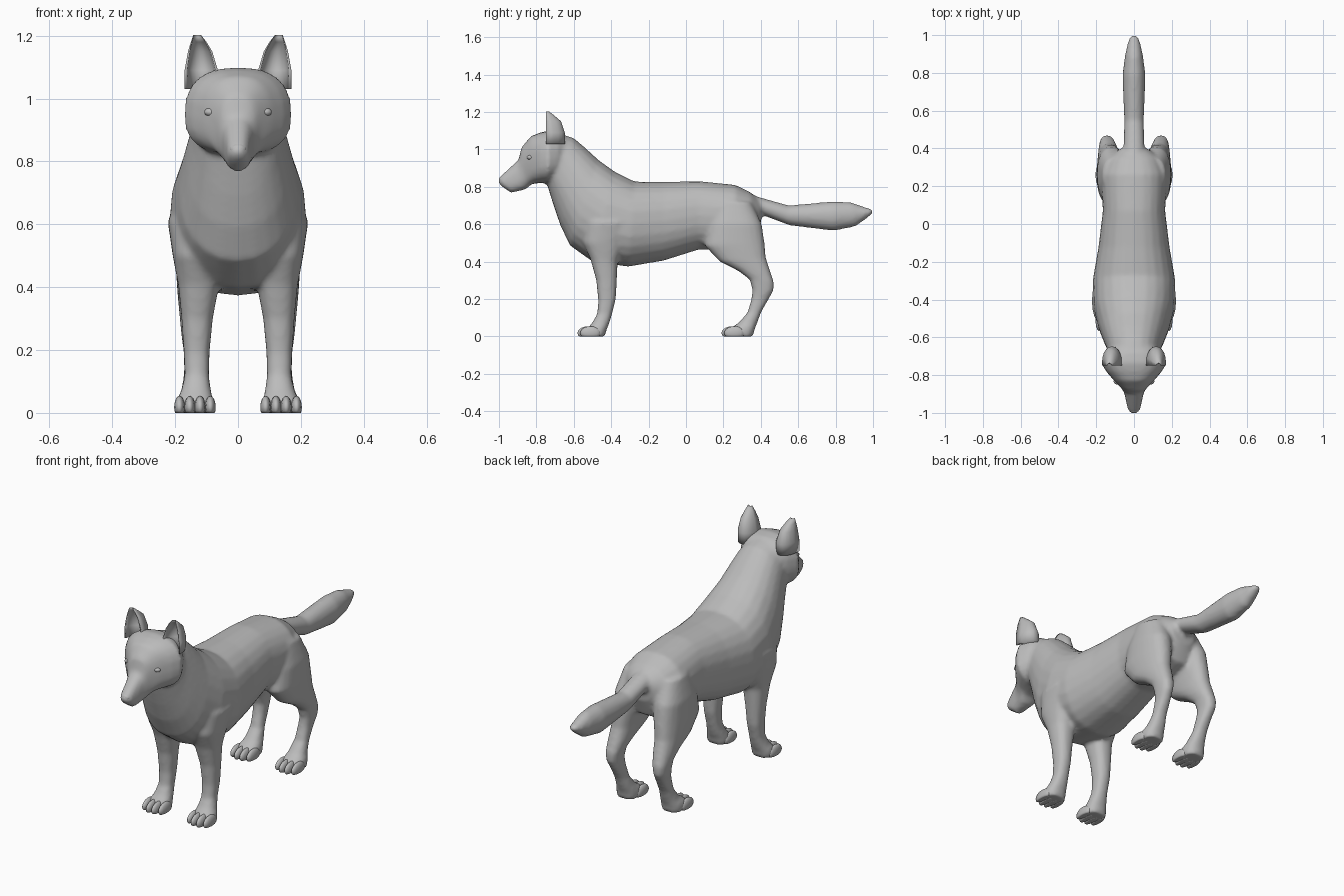
import bpy, bmesh, math
from mathutils import Matrix, Vector

fur = bpy.data.materials.new("grey fur")
fur.diffuse_color = (0.5, 0.5, 0.5, 1)


def make(name, bm):
    """Turn a bmesh into a smooth grey object."""
    bmesh.ops.recalc_face_normals(bm, faces=bm.faces)
    me = bpy.data.meshes.new(name)
    bm.to_mesh(me)
    bm.free()
    me.materials.append(fur)
    me.shade_smooth()
    ob = bpy.data.objects.new(name, me)
    bpy.context.collection.objects.link(ob)
    return ob


def skin(bm, rings):
    """Bridge rings of points and cap both ends."""
    loops = [[bm.verts.new(p) for p in r] for r in rings]
    n = len(loops[0])
    for a, b in zip(loops, loops[1:]):
        for i in range(n):
            j = (i + 1) % n
            bm.faces.new((a[i], a[j], b[j], b[i]))
    bm.faces.new(loops[0])
    bm.faces.new(loops[-1])


def spow(v, p):
    return math.copysign(abs(v) ** p, v)


def loft(bm, sections, s=1, p=0.9, mid=0.5, n=24):
    """Sections: (y1, z1, y2, z2, x_in, x_out) - two profile points and a width."""
    rings = []
    for y1, z1, y2, z2, x0, x1 in sections:
        a, b = Vector((0, y1, z1)), Vector((0, y2, z2))
        c = b.lerp(a, mid)
        ring = []
        for i in range(n):
            t = 2 * math.pi * i / n
            si, co = spow(math.sin(t), p), spow(math.cos(t), p)
            q = c + (a - c if si > 0 else c - b) * si
            q.x = s * ((x0 + x1) / 2 + (x1 - x0) / 2 * co)
            ring.append(q)
        rings.append(ring)
    skin(bm, rings)


def centred(rows):
    return [r[:4] + (-r[4], r[4]) for r in rows]


# Profile sections: top y,z - bottom y,z - half width
torso = centred([
    (0.40, 0.725, 0.40, 0.60, 0.07), (0.345, 0.77, 0.36, 0.50, 0.14),
    (0.265, 0.81, 0.25, 0.46, 0.175), (0.07, 0.83, 0.07, 0.465, 0.165),
    (-0.12, 0.826, -0.12, 0.405, 0.188), (-0.275, 0.828, -0.31, 0.373, 0.218),
    (-0.38, 0.88, -0.50, 0.40, 0.215), (-0.47, 0.945, -0.62, 0.485, 0.188),
    (-0.54, 1.01, -0.67, 0.59, 0.165), (-0.60, 1.06, -0.705, 0.69, 0.145),
    (-0.66, 1.08, -0.745, 0.82, 0.13), (-0.72, 1.06, -0.76, 0.86, 0.09)])
tail = centred([
    (0.30, 0.78, 0.33, 0.66, 0.05), (0.39, 0.745, 0.40, 0.652, 0.056),
    (0.55, 0.70, 0.553, 0.594, 0.052), (0.68, 0.712, 0.68, 0.578, 0.057),
    (0.79, 0.722, 0.79, 0.565, 0.061), (0.885, 0.716, 0.905, 0.588, 0.047),
    (0.96, 0.69, 0.965, 0.63, 0.032), (1.0, 0.678, 1.0, 0.66, 0.018)])
head = centred([
    (-0.63, 1.06, -0.63, 0.90, 0.10), (-0.68, 1.09, -0.69, 0.84, 0.148),
    (-0.735, 1.10, -0.74, 0.82, 0.173), (-0.78, 1.09, -0.78, 0.82, 0.148),
    (-0.83, 1.07, -0.825, 0.815, 0.108), (-0.88, 1.01, -0.855, 0.788, 0.068),
    (-0.895, 0.945, -0.89, 0.778, 0.052), (-0.95, 0.895, -0.935, 0.768, 0.041),
    (-0.985, 0.862, -0.975, 0.795, 0.033), (-1.003, 0.845, -1.0, 0.815, 0.018)])
# Leg sections: front y,z - back y,z - inner x, outer x
front_leg = [
    (-0.50, 0.72, -0.30, 0.72, 0.06, 0.165), (-0.54, 0.61, -0.27, 0.61, 0.06, 0.224),
    (-0.55, 0.50, -0.33, 0.50, 0.06, 0.208), (-0.51, 0.41, -0.365, 0.40, 0.06, 0.190),
    (-0.48, 0.30, -0.37, 0.30, 0.08, 0.180), (-0.469, 0.19, -0.375, 0.20, 0.09, 0.173),
    (-0.475, 0.12, -0.395, 0.12, 0.092, 0.17), (-0.50, 0.075, -0.41, 0.07, 0.086, 0.18),
    (-0.53, 0.04, -0.425, 0.035, 0.078, 0.196), (-0.535, 0, -0.433, 0, 0.078, 0.196)]
hind_leg = [
    (0.16, 0.72, 0.35, 0.72, 0.03, 0.165), (0.12, 0.60, 0.405, 0.60, 0.04, 0.195),
    (0.10, 0.485, 0.42, 0.50, 0.05, 0.198), (0.18, 0.40, 0.427, 0.42, 0.07, 0.195),
    (0.28, 0.35, 0.452, 0.345, 0.085, 0.19), (0.34, 0.305, 0.47, 0.29, 0.10, 0.185),
    (0.355, 0.25, 0.468, 0.245, 0.108, 0.18), (0.35, 0.20, 0.437, 0.19, 0.105, 0.173),
    (0.33, 0.13, 0.402, 0.13, 0.10, 0.172), (0.285, 0.075, 0.38, 0.07, 0.088, 0.18),
    (0.24, 0.045, 0.366, 0.035, 0.078, 0.196), (0.235, 0, 0.36, 0, 0.078, 0.196)]

# Body: torso, tail, head and legs fused into one smooth skin
bm = bmesh.new()
loft(bm, torso)
loft(bm, tail, p=1)
loft(bm, head, p=0.8, mid=0.45)
for s in (-1, 1):
    loft(bm, front_leg, s, p=0.85)
    loft(bm, hind_leg, s, p=0.85)
body = make("body", bm)
rm = body.modifiers.new("fuse", 'REMESH')
rm.mode = 'VOXEL'
rm.voxel_size = 0.011
rm.use_smooth_shade = True
sm = body.modifiers.new("soften", 'SMOOTH')
sm.factor = 0.5
sm.iterations = 5
bpy.context.view_layer.objects.active = body
for m in ("fuse", "soften"):
    bpy.ops.object.modifier_apply(modifier=m)


def ball(bm, loc, size):
    m = Matrix.Translation(loc) @ Matrix.Diagonal((*size, 1))
    return bmesh.ops.create_uvsphere(bm, u_segments=14, v_segments=10, radius=1, matrix=m)["verts"]


for s, side in ((-1, "right"), (1, "left")):
    # Ears: cupped shells, open to the front (z, inner x, outer x, depth, cup)
    rings = []
    for z, x0, x1, d, cup in ((1.03, 0.062, 0.170, 0.10, 0.3), (1.09, 0.064, 0.170, 0.10, 0.55),
                              (1.15, 0.082, 0.159, 0.08, 0.7), (1.18, 0.10, 0.150, 0.045, 0.7),
                              (1.203, 0.118, 0.142, 0.015, 0.5)):
        cx, w = (x0 + x1) / 2, (x1 - x0) / 2
        arc = [math.pi * i / 10 for i in range(11)]
        back = [(s * (cx + w * math.cos(a)), -0.748 + d * math.sin(a) ** 0.8, z) for a in arc]
        front = [(s * (cx + 0.85 * w * math.cos(a)), -0.748 + cup * d * math.sin(a), z)
                 for a in reversed(arc)]
        rings.append(back + front)
    bm = bmesh.new()
    skin(bm, rings)
    make(side + "_ear", bm)

    # Eyes: slight bumps beside the muzzle
    bm = bmesh.new()
    ball(bm, (s * 0.086, -0.832, 0.957), (0.022, 0.018, 0.014))
    make(side + "_eye", bm)

    # Toes: four per paw, flat underneath
    for part, tip in (("front", -0.58), ("hind", 0.19)):
        bm = bmesh.new()
        for k in range(4):
            back = 0.014 if k in (0, 3) else 0
            ball(bm, (s * (0.088 + 0.0327 * k), tip + 0.055 + back, 0.018), (0.0175, 0.055, 0.036))
        for v in bm.verts:
            v.co.z = max(v.co.z, 0)
        make(f"{part}_{side}_toes", bm)

# Nose pad
bm = bmesh.new()
ball(bm, (0, -0.982, 0.838), (0.027, 0.018, 0.019))
make("nose", bm)
